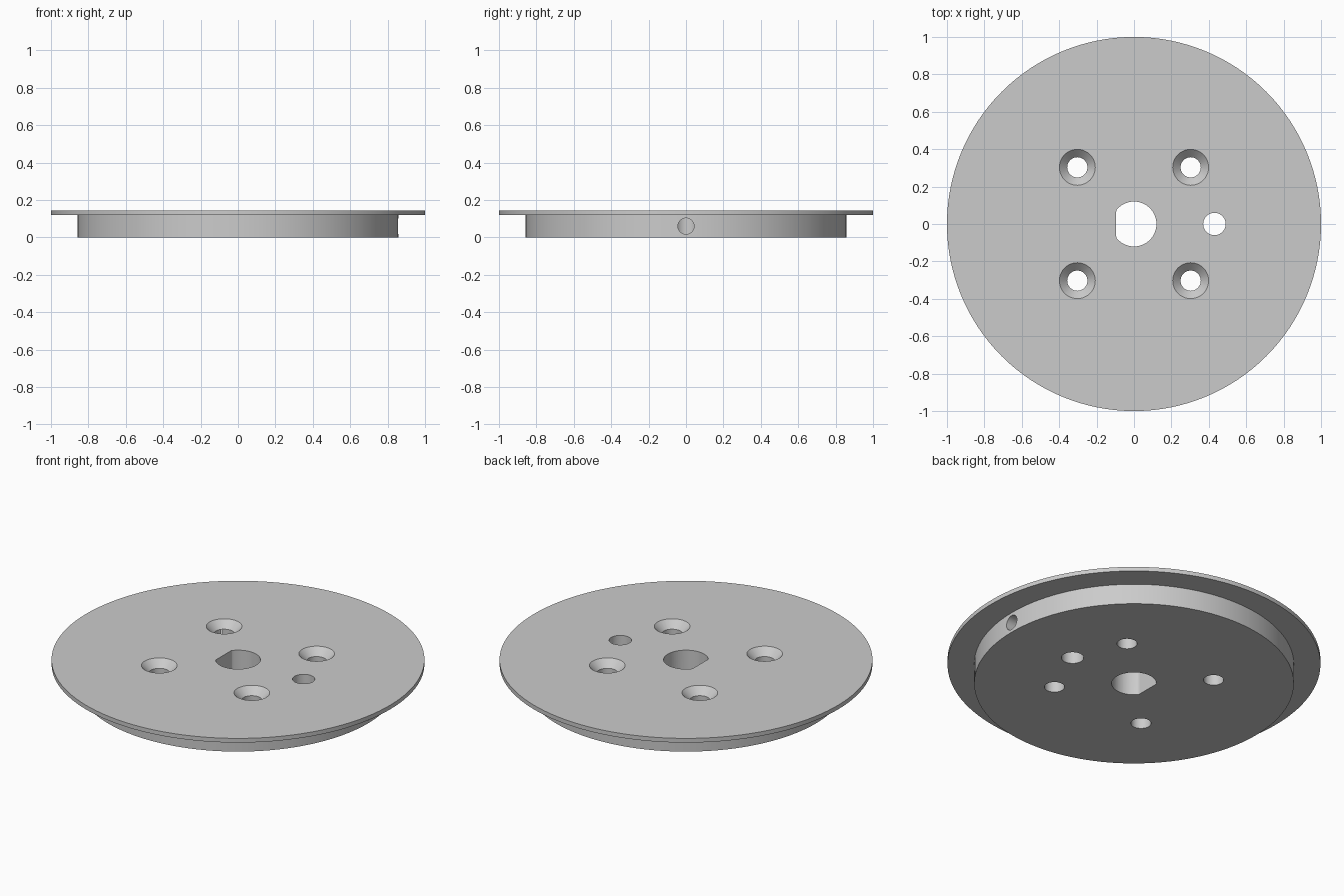
import bpy, bmesh, math
from mathutils import Matrix

if "Cube" in bpy.data.objects:
    bpy.data.objects.remove(bpy.data.objects["Cube"], do_unlink=True)

TOP, STEP = 0.145, 0.12          # top face and flange underside
HUB_R, PORT_X = 0.857, 0.43      # hub radius, small port position

grey = bpy.data.materials.new("plain_grey")
grey.use_nodes = True
colour = (0.6, 0.6, 0.6, 1)
grey.diffuse_color = colour
grey.node_tree.nodes["Principled BSDF"].inputs["Base Color"].default_value = colour


def lathe(name, profile, segments):
    """Closed solid turned about z from (radius, height) points on and off the axis."""
    bm = bmesh.new()
    verts = [bm.verts.new((r, 0, z)) for r, z in profile]
    edges = [bm.edges.new(pair) for pair in zip(verts, verts[1:])]
    bmesh.ops.spin(bm, geom=verts + edges, cent=(0, 0, 0), axis=(0, 0, 1),
                   angle=math.tau, steps=segments, use_duplicate=False)
    bmesh.ops.remove_doubles(bm, verts=bm.verts, dist=1e-5)
    bmesh.ops.recalc_face_normals(bm, faces=bm.faces)
    mesh = bpy.data.meshes.new(name)
    bm.to_mesh(mesh)
    bm.free()
    mesh.materials.append(grey)
    obj = bpy.data.objects.new(name, mesh)
    bpy.context.collection.objects.link(obj)
    return obj


def rod(name, radius, low, high, segments=48):
    return lathe(name, [(0, low), (radius, low), (radius, high), (0, high)], segments)


# Flanged disc: wide thin rim over a narrower hub
disc = lathe("flanged_disc", [(0, 0), (HUB_R, 0), (HUB_R, STEP), (1, STEP),
                              (1, TOP), (0, TOP)], 128)
cutters = []

# D-shaped shaft hole
shaft = rod("shaft_hole_cutter", 0.12, -0.1, 0.3, 64)
for v in shaft.data.vertices:
    v.co.x = max(v.co.x, -0.095)
cutters.append(shaft)

# Four countersunk screw holes
for sx in (-1, 1):
    for sy in (-1, 1):
        screw = lathe("screw_hole_cutter", [(0, -0.1), (0.054, -0.1), (0.054, TOP - 0.042),
                                            (0.116, TOP + 0.02), (0, TOP + 0.02)], 48)
        screw.data.transform(Matrix.Translation((sx * 0.303, sy * 0.303, 0)))
        cutters.append(screw)

# Small through port and the radial bore that meets it
port = rod("port_cutter", 0.06, -0.1, 0.3)
port.data.transform(Matrix.Translation((PORT_X, 0, 0)))
bore = rod("radial_bore_cutter", 0.043, PORT_X, 0.95)
bore.data.transform(Matrix.Translation((0, 0, STEP / 2)) @ Matrix.Rotation(math.pi / 2, 4, "Y"))
cutters += [port, bore]

# Cut every hole, then keep only the finished solid
for cutter in cutters:
    cutter.hide_render = True
    mod = disc.modifiers.new(cutter.name, "BOOLEAN")
    mod.operation, mod.solver, mod.object = "DIFFERENCE", "EXACT", cutter
graph = bpy.context.evaluated_depsgraph_get()
finished = bpy.data.meshes.new_from_object(disc.evaluated_get(graph))
disc.modifiers.clear()
disc.data = finished
for cutter in cutters:
    bpy.data.objects.remove(cutter, do_unlink=True)

# Smooth round walls, crisp rims
for obj in bpy.context.selected_objects:
    obj.select_set(False)
disc.select_set(True)
bpy.context.view_layer.objects.active = disc
bpy.ops.object.shade_smooth_by_angle(angle=math.radians(30))
